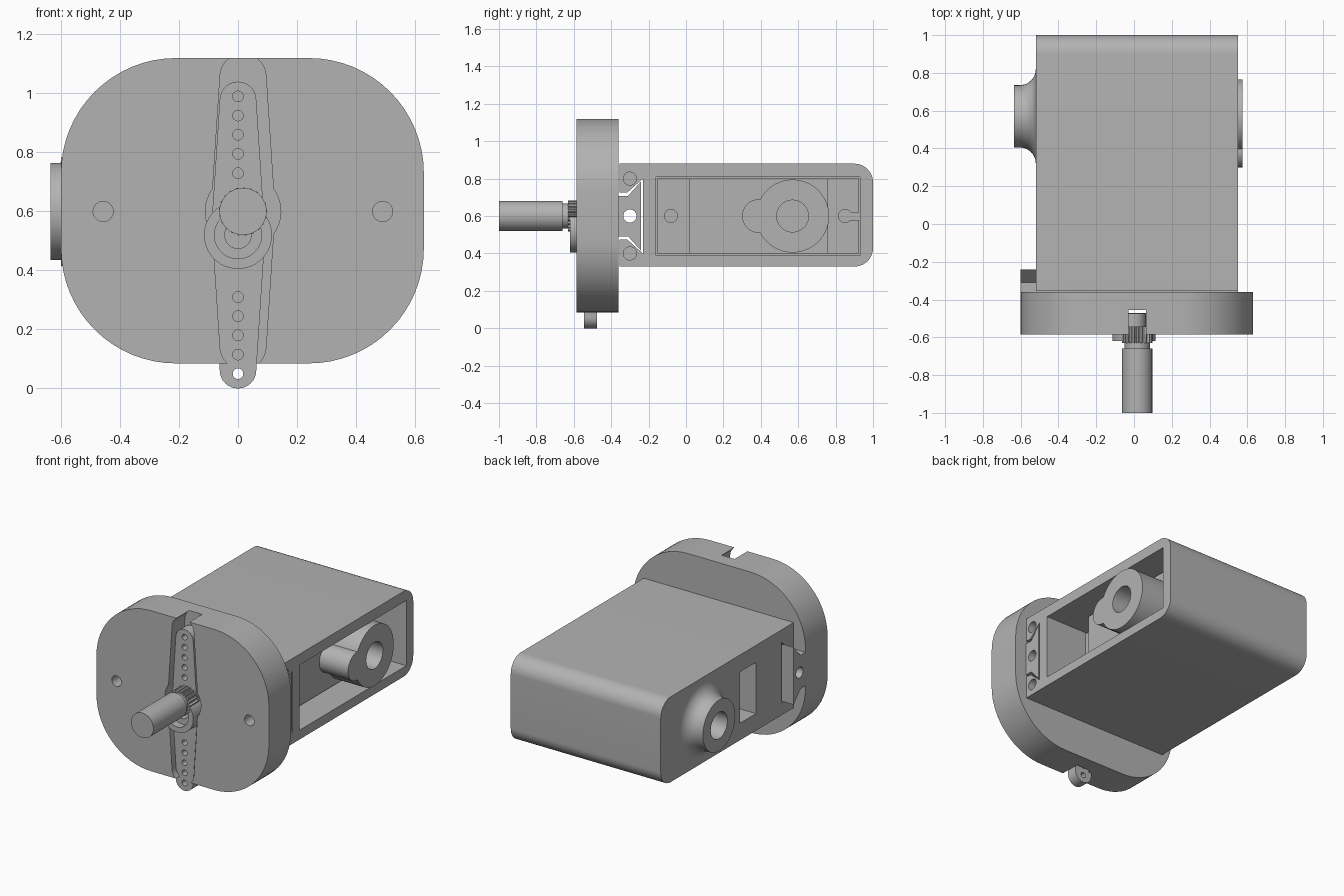
import bpy, bmesh, math
from mathutils import Vector

old = bpy.data.objects.get("Cube")
if old:
    bpy.data.objects.remove(old, do_unlink=True)

grey = bpy.data.materials.new("plain grey")
grey.use_nodes = True
colour = (0.45, 0.45, 0.45, 1)
grey.diffuse_color = colour
grey.node_tree.nodes["Principled BSDF"].inputs["Base Color"].default_value = colour


def loft(name, rings):
    """Closed solid through rings of matching points."""
    bm = bmesh.new()
    loops = [[bm.verts.new(p) for p in ring] for ring in rings]
    n = len(loops[0])
    for a, b in zip(loops, loops[1:]):
        for i in range(n):
            j = (i + 1) % n
            bm.faces.new((a[i], a[j], b[j], b[i]))
    bm.faces.new(loops[0])
    bm.faces.new(loops[-1])
    bmesh.ops.recalc_face_normals(bm, faces=bm.faces)
    mesh = bpy.data.meshes.new(name)
    bm.to_mesh(mesh)
    bm.free()
    mesh.materials.append(grey)
    obj = bpy.data.objects.new(name, mesh)
    bpy.context.collection.objects.link(obj)
    return obj


def place(points, axis, t):
    if axis == "x":
        return [Vector((t, u, v)) for u, v in points]
    return [Vector((u, t, v)) for u, v in points]


def prism(name, points, axis, a, b):
    return loft(name, [place(points, axis, a), place(points, axis, b)])


def arc(u, v, r, start, end, n=16):
    angles = [math.radians(start + (end - start) * i / n) for i in range(n + 1)]
    return [(u + r * math.cos(t), v + r * math.sin(t)) for t in angles]


def circle(u, v, r, n=48):
    return arc(u, v, r, 0, 360, n)[:-1]


def rect(u0, u1, v0, v1):
    return [(u0, v0), (u1, v0), (u1, v1), (u0, v1)]


def rounded(u0, u1, v0, v1, r):
    return (arc(u1 - r, v1 - r, r, 0, 90) + arc(u0 + r, v1 - r, r, 90, 180)
            + arc(u0 + r, v0 + r, r, 180, 270) + arc(u1 - r, v0 + r, r, 270, 360))


def blade(u, v, reach, tip, mid):
    """Double-ended tapered arm with round tips."""
    top = arc(u, v + reach - tip, tip, 0, 180)
    low = arc(u, v - reach + tip, tip, 180, 360)
    return top + [(u - mid, v)] + low + [(u + mid, v)]


def combine(obj, tools, operation):
    for tool in tools:
        mod = obj.modifiers.new("cut", "BOOLEAN")
        mod.operation, mod.solver, mod.object = operation, "EXACT", tool
        bpy.context.view_layer.objects.active = obj
        bpy.ops.object.modifier_apply(modifier=mod.name)
        bpy.data.objects.remove(tool, do_unlink=True)


def cut(obj, *tools):
    combine(obj, tools, "DIFFERENCE")


def dovetail(front, neck, back, narrow, wide):
    return [(front, 0.6 - narrow), (neck, 0.6 - narrow), (back, 0.6 - wide),
            (back, 0.6 + wide), (neck, 0.6 + narrow), (front, 0.6 + narrow)]


MID = 0.6      # height of the main axis
SHAFT_X = 0.017
GEAR_Y = 0.57  # turret axis along the body

# Housing with rounded rear edges
profile = ([(-0.355, 0.33)] + arc(0.9, 0.43, 0.1, -90, 0)
           + arc(0.9, 0.78, 0.1, 0, 90) + [(-0.355, 0.88)])
housing = prism("housing", profile, "x", -0.52, 0.55)

# Flared bearing boss on the side of the housing
flare = [(-0.51, 0.25)] + arc(-0.605, 0.25, 0.085, 0, -90, 12) + [(-0.635, 0.165)]
boss = loft("boss", [place(circle(GEAR_Y, MID, r), "x", x) for x, r in flare])
combine(housing, [boss], "UNION")

cut(housing,
    prism("cavity", rect(-0.16, 0.93, 0.39, 0.81), "x", 0.23, 0.7),
    prism("rail_slot", dovetail(-0.4, -0.315, -0.23, 0.125, 0.2), "x", -0.8, 0.8),
    prism("cable_slot", rect(0.03, 0.19, 0.44, 0.77), "x", -0.8, -0.39),
    prism("boss_hole", circle(GEAR_Y, MID, 0.085), "x", -0.8, -0.39),
    *[prism("pin_hole", circle(-0.3, z, 0.035), "x", 0.25, 0.7) for z in (0.4, 0.8)])

# Motor unit: body, mounting ears and round turret
motor_body = prism("motor_body", rect(0.015, 0.76, 0.4, 0.8), "x", 0.2, 0.37)
turret = prism("motor_turret", circle(GEAR_Y, MID, 0.195, 64), "x", 0.36, 0.575)
combine(turret, [prism("lobe", circle(0.39, MID, 0.09), "x", 0.36, 0.575)], "UNION")
cut(turret, prism("turret_hole", circle(GEAR_Y, MID, 0.085), "x", 0.4, 0.7))
ears = prism("motor_ears", rect(-0.155, 0.925, 0.4, 0.8), "x", 0.2, 0.25)
cut(ears,
    prism("notch", rect(0.86, 0.97, 0.58, 0.62), "x", 0.231, 0.4),
    *[prism("ear_hole", circle(y, MID, 0.035), "x", 0.231, 0.4) for y in (-0.08, 0.85)])

# Front plate with a recess for the arm
plate = prism("front_plate", rounded(-0.6, 0.63, 0.085, 1.12, 0.39), "y", -0.585, -0.36)
cut(plate,
    prism("arm_slot", blade(SHAFT_X, MID, 0.535, 0.078, 0.108), "y", -0.7, -0.455),
    prism("hub_slot", circle(SHAFT_X, MID, 0.128), "y", -0.7, -0.455),
    *[prism("screw_hole", circle(x, MID, 0.034), "y", -0.7, -0.3) for x in (-0.457, 0.49)])

# Sliding rail that joins the plate to the housing
rail = prism("dovetail_rail", dovetail(-0.37, -0.31, -0.24, 0.108, 0.185), "x", -0.6, 0.55)

# The rail and housing share one clear pin hole
cut(rail, prism("rail_hole", circle(-0.3, MID, 0.035), "x", -0.8, 0.8))

# Drilled arm with a raised hub
arm = prism("arm", blade(0, 0.52, 0.52, 0.062, 0.092), "y", -0.545, -0.475)
combine(arm, [prism("hub", circle(0, 0.52, 0.115), "y", -0.62, -0.47)], "UNION")
cut(arm,
    prism("hub_recess", circle(0, 0.52, 0.08), "y", -0.7, -0.57),
    prism("hub_bore", circle(0, 0.52, 0.045), "y", -0.7, -0.4),
    *[prism("arm_hole", circle(0, 0.52 + s * (0.21 + 0.065 * i), 0.018, 24),
            "y", -0.7, -0.4) for s in (-1, 1) for i in range(5)],
    prism("tip_hole", circle(0, 0.05, 0.018, 24), "y", -0.7, -0.4))

# Output shaft: round end, neck and toothed spline
shaft_end = prism("shaft_end", circle(SHAFT_X, MID, 0.08), "y", -1, -0.66)
neck = prism("shaft_neck", circle(SHAFT_X, MID, 0.067), "y", -0.67, -0.62)
teeth = []
for i in range(84):
    t = math.tau * i / 84
    r = 0.082 if i % 4 < 2 else 0.07
    teeth.append((SHAFT_X + r * math.cos(t), MID + r * math.sin(t)))
spline = prism("shaft_spline", teeth, "y", -0.63, -0.54)

# Smooth curved walls, keep hard edges
for obj in (housing, motor_body, turret, ears, plate, rail, arm, shaft_end, neck, spline):
    bpy.ops.object.select_all(action="DESELECT")
    obj.select_set(True)
    bpy.context.view_layer.objects.active = obj
    bpy.ops.object.shade_smooth_by_angle(angle=math.radians(30))
